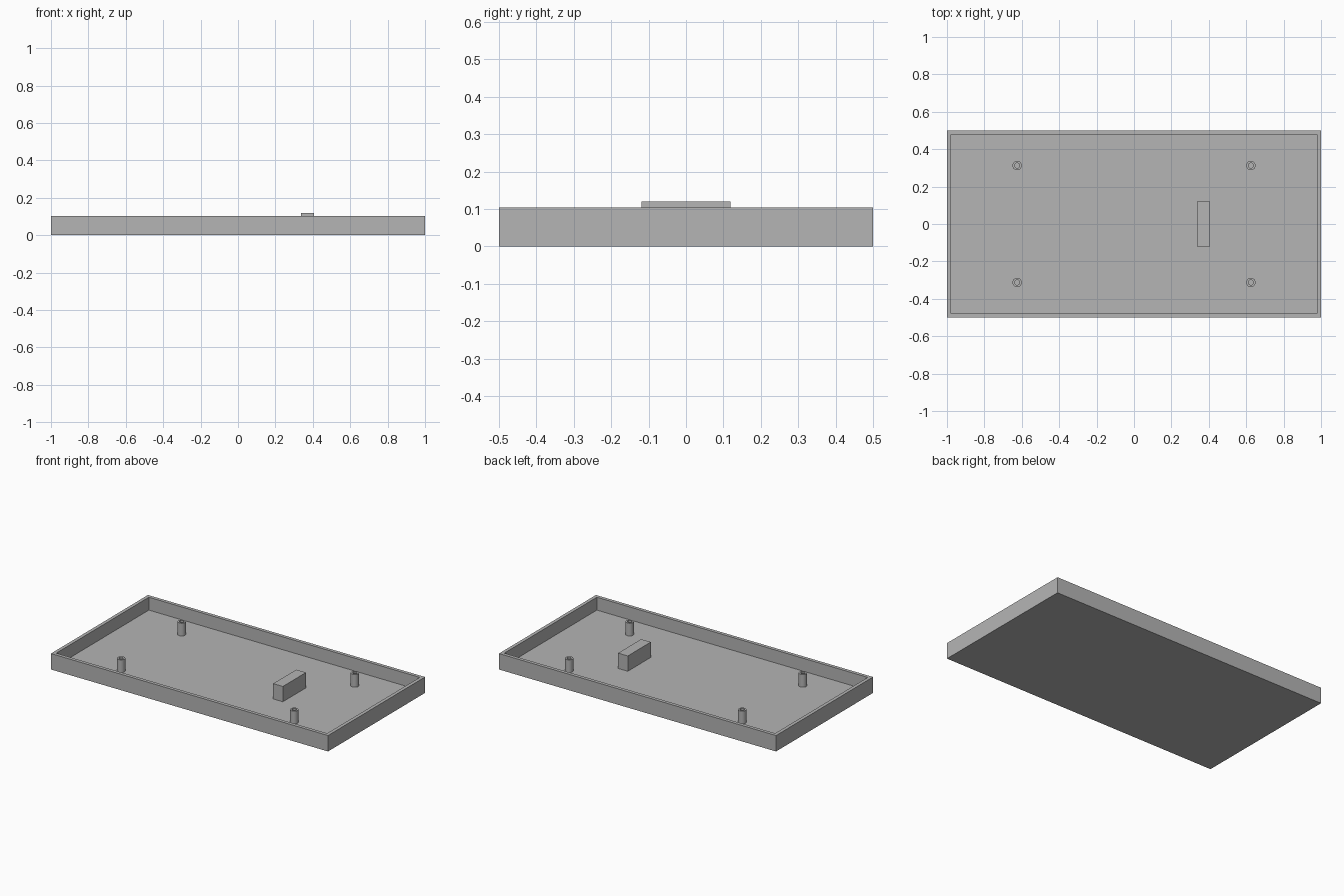
import bpy
import bmesh
from mathutils import Matrix, Vector

if "Cube" in bpy.data.objects:
    bpy.data.objects.remove(bpy.data.objects["Cube"], do_unlink=True)

RIM, FLOOR, WALL = 0.104, 0.02, 0.0225

grey = bpy.data.materials.new("plain grey")
grey.use_nodes = True
colour = (0.46, 0.46, 0.46, 1)
grey.diffuse_color = colour
grey.node_tree.nodes["Principled BSDF"].inputs["Base Color"].default_value = colour


def finish(bm, name):
    bmesh.ops.recalc_face_normals(bm, faces=bm.faces[:])
    mesh = bpy.data.meshes.new(name)
    bm.to_mesh(mesh)
    bm.free()
    mesh.materials.append(grey)
    obj = bpy.data.objects.new(name, mesh)
    bpy.context.collection.objects.link(obj)
    return obj


def box(size, centre):
    bm = bmesh.new()
    bmesh.ops.create_cube(bm, size=1, matrix=Matrix.Translation(centre) @ Matrix.Diagonal((*size, 1)))
    return bm


def hollow_top(bm, wall, depth):
    """Inset the top face and sink it to leave an open cavity."""
    bm.normal_update()
    top = max(bm.faces, key=lambda f: f.calc_center_median().z)
    bmesh.ops.inset_region(bm, faces=[top], thickness=wall, use_even_offset=True)
    sunk = bmesh.ops.extrude_discrete_faces(bm, faces=[top])["faces"]
    bmesh.ops.translate(bm, verts=sunk[0].verts[:], vec=Vector((0, 0, -depth)))


# Open tray with thin walls
bm = box((2, 1, RIM), (0, 0, RIM / 2))
hollow_top(bm, WALL, RIM - FLOOR)
finish(bm, "tray")

# Block standing on the floor, slightly above the rim
height = 0.1
finish(box((0.07, 0.238, height), (0.372, 0, FLOOR + height / 2)), "block")

# Four hollow mounting posts
post_height = 0.083
for x, side in ((-0.625, "right"), (0.625, "left")):
    for y, end in ((-0.3125, "front"), (0.3125, "back")):
        bm = bmesh.new()
        bmesh.ops.create_cone(bm, cap_ends=True, segments=24, radius1=0.025, radius2=0.025,
                              depth=post_height,
                              matrix=Matrix.Translation((x, y, FLOOR + post_height / 2)))
        hollow_top(bm, 0.0115, post_height - 0.001)
        post = finish(bm, f"{end}_{side}_post")
        bpy.ops.object.select_all(action="DESELECT")
        post.select_set(True)
        bpy.context.view_layer.objects.active = post
        bpy.ops.object.shade_smooth_by_angle()
